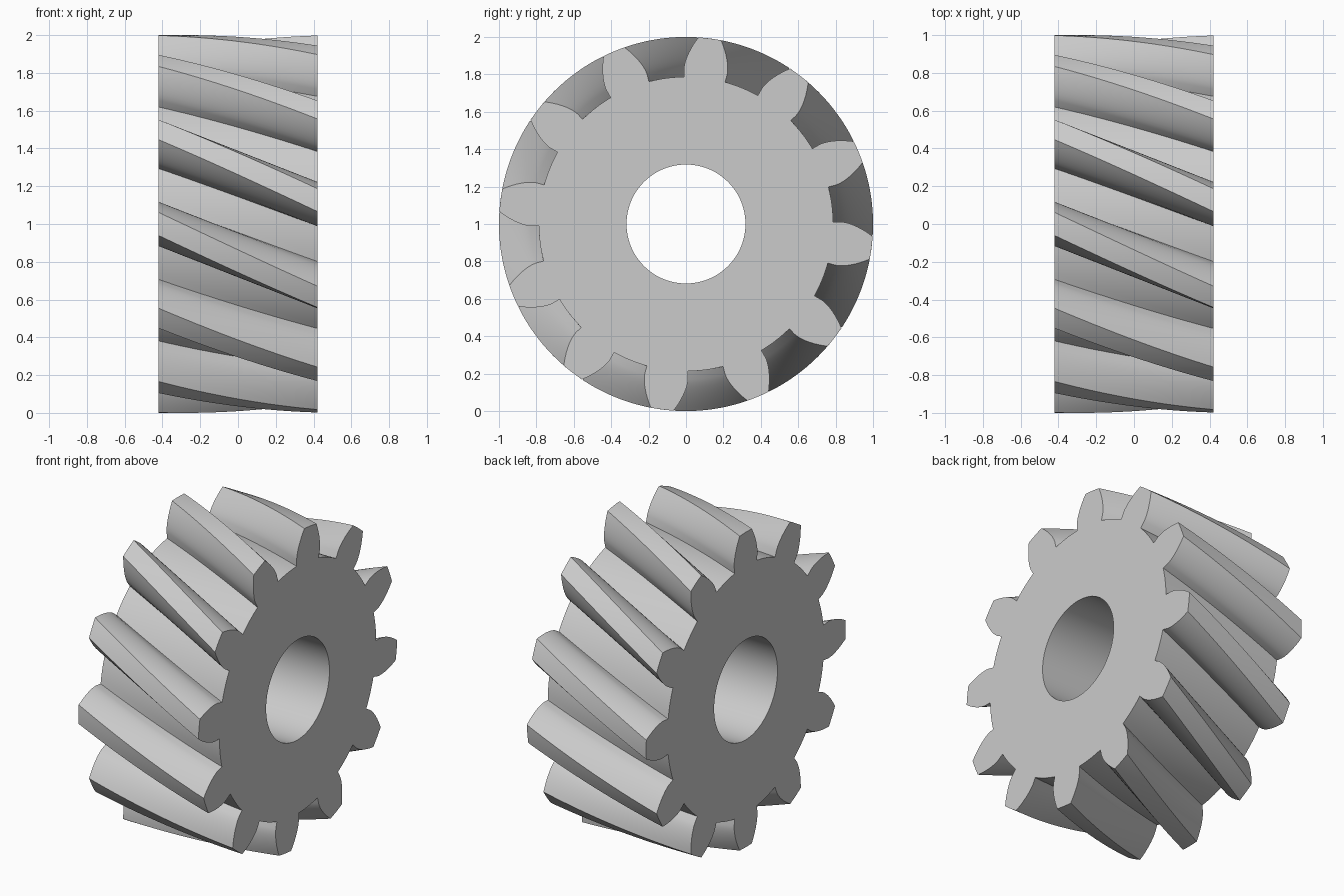
import bpy, bmesh, math

cube = bpy.data.objects.get("Cube")
if cube:
    bpy.data.objects.remove(cube, do_unlink=True)

TEETH = 12
HALF_WIDTH = 0.42
TWIST = math.radians(22.7)
STEPS = 32
TIP_R, BASE_R, ROOT_R, BORE_R = 1.0, 0.83, 0.787, 0.318
ROOT_HALF = math.radians(8.1)      # half tooth angle at its foot
PITCH = 2 * math.pi / TEETH
BORE_SIDES = 96


def half_angle(r):
    """Half the tooth's angular width at radius r: radial foot, then involute."""
    if r <= BASE_R:
        return ROOT_HALF
    a = math.acos(BASE_R / r)
    return ROOT_HALF - (math.tan(a) - a)


def tooth_profile():
    """(radius, angle) points for one tooth and the gap after it."""
    radii = [ROOT_R] + [BASE_R + (TIP_R - BASE_R) * i / 8 for i in range(9)]
    rising = [(r, -half_angle(r)) for r in radii]
    falling = [(r, -a) for r, a in reversed(rising)]
    tip = half_angle(TIP_R)
    crown = [(TIP_R, tip * t) for t in (-0.5, 0, 0.5)]
    gap = PITCH - 2 * ROOT_HALF
    floor = [(ROOT_R, ROOT_HALF + gap * i / 5) for i in range(1, 5)]
    return rising + crown + falling + floor


def ring(bm, points, x, turn):
    """Closed loop of vertices around the x axis."""
    return [bm.verts.new((x, r * math.cos(a + turn), 1 + r * math.sin(a + turn)))
            for r, a in points]


def skin(bm, rings):
    """Walls joining each loop to the next."""
    for lower, upper in zip(rings, rings[1:]):
        for i in range(len(lower)):
            j = (i + 1) % len(lower)
            bm.faces.new((lower[i], lower[j], upper[j], upper[i]))


def loop_edges(bm, loop):
    return [bm.edges.get((loop[i - 1], loop[i])) for i in range(len(loop))]


# Helical teeth
outline = [(r, a + k * PITCH) for k in range(TEETH) for r, a in tooth_profile()]
bm = bmesh.new()
outer = []
for s in range(STEPS + 1):
    t = s / STEPS
    outer.append(ring(bm, outline, HALF_WIDTH * (2 * t - 1), TWIST * t))
skin(bm, outer)

# Shaft bore
circle = [(BORE_R, 2 * math.pi * i / BORE_SIDES) for i in range(BORE_SIDES)]
bore = [ring(bm, circle, x, 0) for x in (-HALF_WIDTH, HALF_WIDTH)]
skin(bm, bore)

# Flat end faces around the bore
for end, side in ((0, -1), (-1, 1)):
    edges = loop_edges(bm, outer[end]) + loop_edges(bm, bore[end])
    bmesh.ops.triangle_fill(bm, use_beauty=True, use_dissolve=False,
                            edges=edges, normal=(side, 0, 0))
bmesh.ops.recalc_face_normals(bm, faces=bm.faces[:])

mesh = bpy.data.meshes.new("helical_gear")
bm.to_mesh(mesh)
bm.free()
gear = bpy.data.objects.new("helical_gear", mesh)
bpy.context.collection.objects.link(gear)

# Plain grey metal
colour = (0.6, 0.6, 0.6, 1)
steel = bpy.data.materials.new("light_grey")
steel.use_nodes = True
steel.diffuse_color = colour
steel.node_tree.nodes["Principled BSDF"].inputs["Base Color"].default_value = colour
mesh.materials.append(steel)

# Smooth flanks with crisp tooth edges
bpy.ops.object.select_all(action="DESELECT")
gear.select_set(True)
bpy.context.view_layer.objects.active = gear
bpy.ops.object.shade_smooth_by_angle(angle=math.radians(30))
